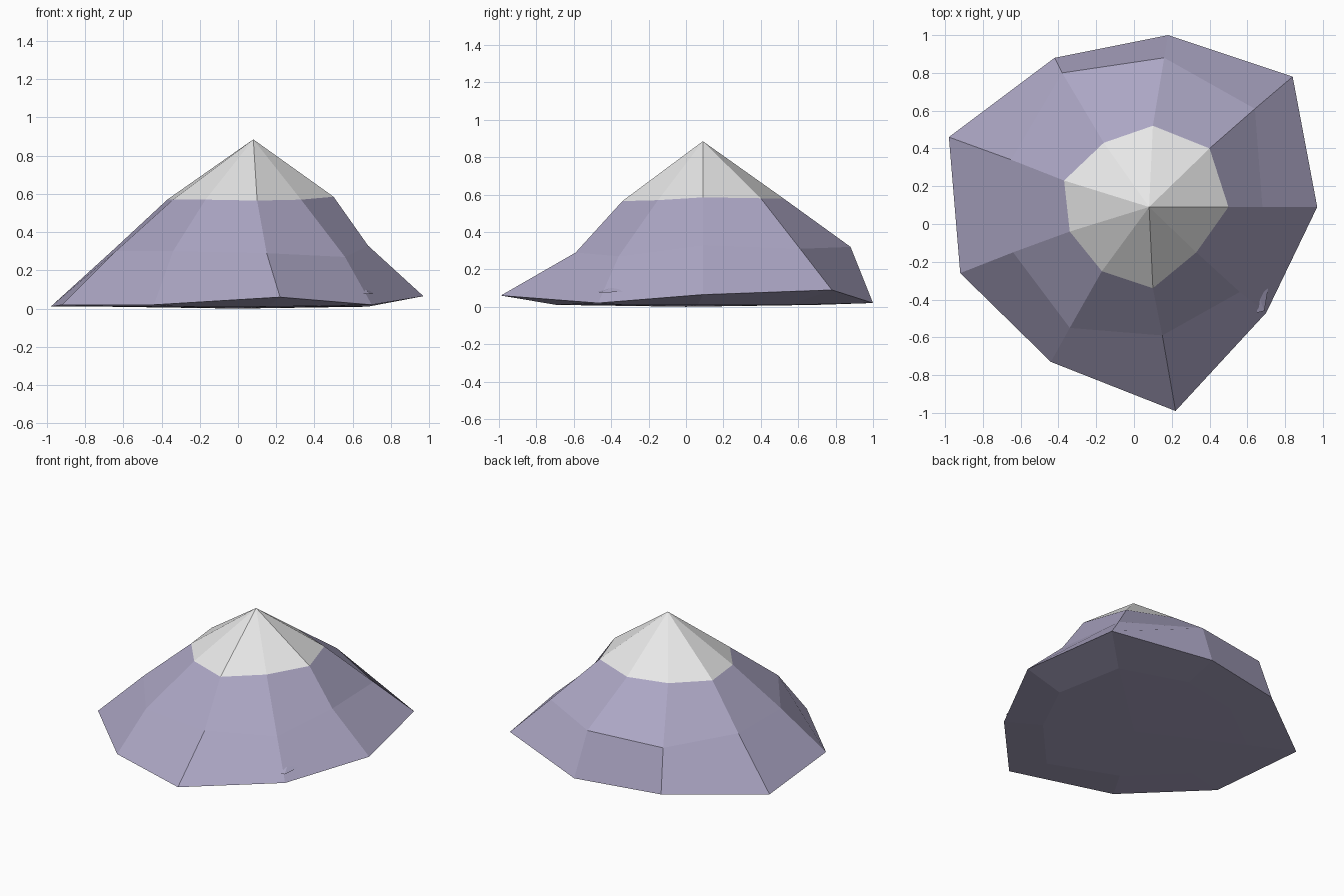
import bpy
import bmesh
from mathutils import Vector

default_cube = bpy.data.objects.get("Cube")
if default_cube:
    bpy.data.objects.remove(default_cube, do_unlink=True)


def make_material(name, red, green, blue):
    material = bpy.data.materials.new(name)
    material.use_nodes = True
    colour = (red, green, blue, 1)
    material.diffuse_color = colour
    material.node_tree.nodes["Principled BSDF"].inputs["Base Color"].default_value = colour
    return material


def make_object(name, mesh_builder, materials):
    mesh = bpy.data.meshes.new(name)
    for material in materials:
        mesh.materials.append(material)
    mesh_builder.to_mesh(mesh)
    mesh_builder.free()
    part = bpy.data.objects.new(name, mesh)
    bpy.context.collection.objects.link(part)
    return part


def add_ring(builder, points):
    return [builder.verts.new(point) for point in points]


def bridge(builder, lower, upper, slot):
    count = len(lower)
    for i in range(count):
        j = (i + 1) % count
        face = builder.faces.new((lower[i], lower[j], upper[j], upper[i]))
        face.material_index = slot


def close_to_point(builder, ring, tip, slot):
    count = len(ring)
    for i in range(count):
        face = builder.faces.new((ring[i], ring[(i + 1) % count], tip))
        face.material_index = slot


rock = make_material("purple rock", .41, .38, .55)
snow = make_material("pale snow", .8, .8, .8)

# Nine ridge lines, each crossing the foot, the shoulder and the snow line
foot = [(.97, .09, .065), (.84, .78, .09), (.18, 1, .02), (-.42, .88, .02),
        (-.98, .46, .01), (-.92, -.26, .02), (-.44, -.73, .02),
        (.22, -.99, .06), (.7, -.47, .02)]
shoulder = [(.68, .09, .33), (.64, .61, .31), (.16, .88, .32), (-.38, .8, .31),
            (-.65, .34, .31), (-.64, -.15, .3), (-.34, -.55, .3),
            (.15, -.59, .29), (.56, -.36, .27)]
snow_line = [(.5, .09, .585), (.4, .4, .58), (.1, .52, .58), (-.16, .43, .57),
             (-.37, .23, .57), (-.34, -.04, .57), (-.17, -.25, .57),
             (.1, -.34, .565), (.33, -.15, .57)]

# Mountain with a snow cap and a slightly uneven underside
builder = bmesh.new()
foot_ring = add_ring(builder, foot)
shoulder_ring = add_ring(builder, shoulder)
snow_ring = add_ring(builder, snow_line)
bridge(builder, foot_ring, shoulder_ring, 0)
bridge(builder, shoulder_ring, snow_ring, 0)
close_to_point(builder, snow_ring, builder.verts.new((.08, .09, .885)), 1)

under_ring = add_ring(builder, [(x * .7, y * .7, .01) for x, y, z in foot])
bridge(builder, under_ring, foot_ring, 0)
close_to_point(builder, under_ring, builder.verts.new((0, 0, 0)), 0)
bmesh.ops.recalc_face_normals(builder, faces=builder.faces[:])
make_object("mountain", builder, [rock, snow])

# Small stone wedge standing out of the lower slope
builder = bmesh.new()
corners = [(.65, -.47, .08), (.69, -.46, .075), (.71, -.34, .08), (.66, -.38, .11)]
for corner in corners:
    builder.verts.new(Vector(corner))
bmesh.ops.convex_hull(builder, input=builder.verts[:])
bmesh.ops.recalc_face_normals(builder, faces=builder.faces[:])
make_object("stone_wedge", builder, [rock])
